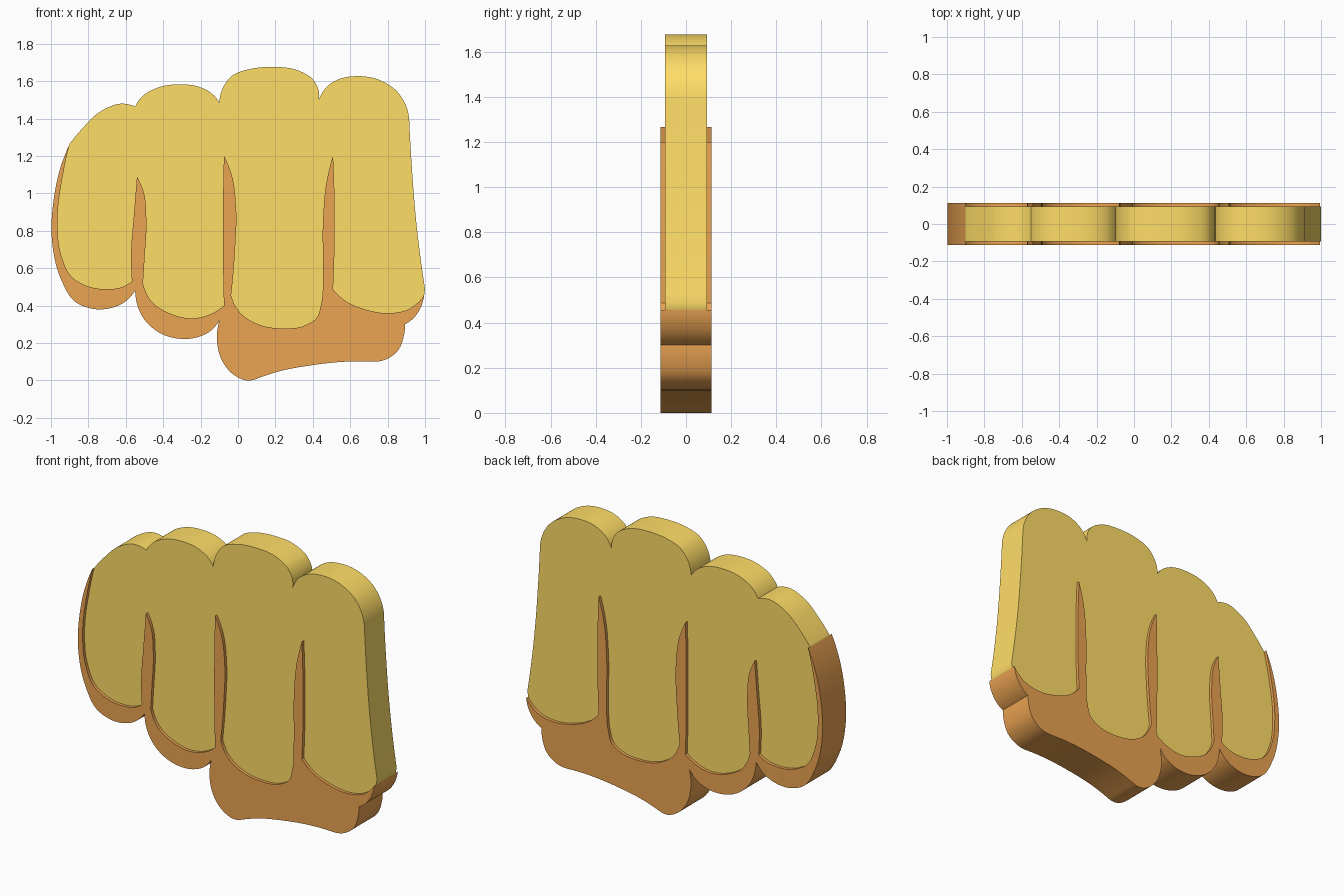
import bpy, bmesh
from mathutils import Vector
from mathutils.geometry import interpolate_bezier


def material(name, color):
    m = bpy.data.materials.new(name)
    m.diffuse_color = color
    return m


def smooth_stroke(points, steps=8):
    """Smooth curve through a few points, without its last point."""
    p = [Vector((x, 0, z)) for x, z in points]
    n = len(p)
    if n == 2:
        return p[:1]
    d = [(p[i + 1] - p[i]).length for i in range(n - 1)]
    t = [None] * n
    for i in range(1, n - 1):
        a, b = (p[i] - p[i - 1]) / d[i - 1], (p[i + 1] - p[i]) / d[i]
        t[i] = (a * d[i] + b * d[i - 1]) / (d[i] + d[i - 1])
    t[0] = 2 * (p[1] - p[0]) / d[0] - t[1]
    t[-1] = 2 * (p[-1] - p[-2]) / d[-1] - t[-2]
    out = []
    for i in range(n - 1):
        h = d[i] / 3
        out += interpolate_bezier(p[i], p[i] + t[i] * h,
                                  p[i + 1] - t[i + 1] * h, p[i + 1], steps + 1)[:-1]
    return out


def slab(name, outline, half, mat):
    """Extrude a closed outline symmetrically along y."""
    bm = bmesh.new()
    face = bm.faces.new([bm.verts.new((v.x, -half, v.z)) for v in outline])
    ext = bmesh.ops.extrude_face_region(bm, geom=[face], use_keep_orig=True)
    verts = [g for g in ext["geom"] if isinstance(g, bmesh.types.BMVert)]
    bmesh.ops.translate(bm, verts=verts, vec=(0, 2 * half, 0))
    bmesh.ops.recalc_face_normals(bm, faces=bm.faces)
    mesh = bpy.data.meshes.new(name)
    bm.to_mesh(mesh)
    bm.free()
    ob = bpy.data.objects.new(name, mesh)
    bpy.context.collection.objects.link(ob)
    mesh.materials.append(mat)
    bpy.ops.object.select_all(action='DESELECT')
    ob.select_set(True)
    bpy.context.view_layer.objects.active = ob
    bpy.ops.object.shade_smooth_by_angle(angle=0.6)
    return ob


def join(strokes):
    return [v for s in strokes for v in smooth_stroke(s)]


LEFT, RIGHT = (-.90, 1.265), (.995, .455)

# knuckles, left to right, then the outer side of the hand
knuckles = [
    [LEFT, (-.83, 1.35), (-.74, 1.435), (-.62, 1.48), (-.55, 1.465)],
    [(-.55, 1.465), (-.51, 1.52), (-.43, 1.565), (-.31, 1.583), (-.20, 1.567), (-.135, 1.53), (-.10, 1.487)],
    [(-.10, 1.487), (-.085, 1.555), (-.03, 1.63), (.065, 1.665), (.18, 1.676), (.32, 1.658), (.40, 1.61),
     (.43, 1.555), (.433, 1.50)],
    [(.433, 1.50), (.465, 1.56), (.53, 1.607), (.635, 1.627), (.76, 1.605), (.855, 1.54), (.905, 1.45), (.915, 1.40)],
    [(.915, 1.40), (.93, 1.13), (.957, .81), (1.0, .49)],
    [(1.0, .49), RIGHT],
]

# lower edge of the skin, hidden inside the shadow part
hidden_edge = [RIGHT, (.93, .355), (.89, .32), (.4, .2), (0, .25), (-.1, .36), (-.25, .28), (-.45, .36),
               (-.53, .5), (-.62, .455), (-.75, .43), (-.9, .49), (-.97, .7), (-.975, .87), (-.945, 1.1)]

# outer rim of the shadow: thumb side, palm, ring finger, little finger
shadow_rim = [
    [RIGHT, (.985, .41), (.945, .34), (.893, .30)],
    [(.893, .30), (.887, .24), (.855, .16), (.79, .112), (.725, .10)],
    [(.725, .10), (.57, .10), (.385, .08), (.225, .05), (.09, .005)],
    [(.09, .005), (.05, 0), (-.015, .025), (-.085, .105), (-.112, .21), (-.10, .32)],
    [(-.10, .32), (-.15, .262), (-.22, .23), (-.30, .222), (-.42, .255), (-.50, .325), (-.55, .48)],
    [(-.55, .48), (-.605, .42), (-.75, .38), (-.87, .42), (-.95, .55), (-.995, .755), (-.985, .97),
     (-.947, 1.145), LEFT],
]

# inner rim of the shadow: fingertips alternating with grooves
shadow_inner = [
    [LEFT, (-.936, 1.10), (-.965, .86), (-.947, .675), (-.89, .555), (-.80, .503), (-.695, .488),
     (-.61, .503), (-.567, .53)],
    [(-.567, .53), (-.572, .67), (-.556, .89), (-.54, 1.09)],
    [(-.54, 1.09), (-.508, 1.02), (-.49, .86), (-.50, .65), (-.508, .52)],
    [(-.508, .52), (-.46, .42), (-.364, .358), (-.246, .332), (-.15, .353), (-.075, .40)],
    [(-.075, .40), (-.08, .65), (-.075, 1.20)],
    [(-.075, 1.20), (-.037, 1.11), (-.01, .915), (-.016, .70), (-.037, .455)],
    [(-.037, .455), (.01, .364), (.096, .305), (.235, .278), (.358, .294), (.422, .337), (.444, .406),
     (.454, .59), (.454, .834), (.476, 1.075), (.508, 1.20)],
    [(.508, 1.20), (.517, .86), (.508, .487)],
    [(.508, .487), (.583, .42), (.68, .38), (.813, .36), (.91, .38), RIGHT],
]

skin = material("skin_yellow", (1.0, .723, .136, 1))
shade = material("shadow_orange", (.83, .367, .084, 1))

slab("fist", join(knuckles) + [Vector((x, 0, z)) for x, z in hidden_edge], .094, skin)
slab("finger_shadow", join(shadow_rim) + join(shadow_inner), .113, shade)
